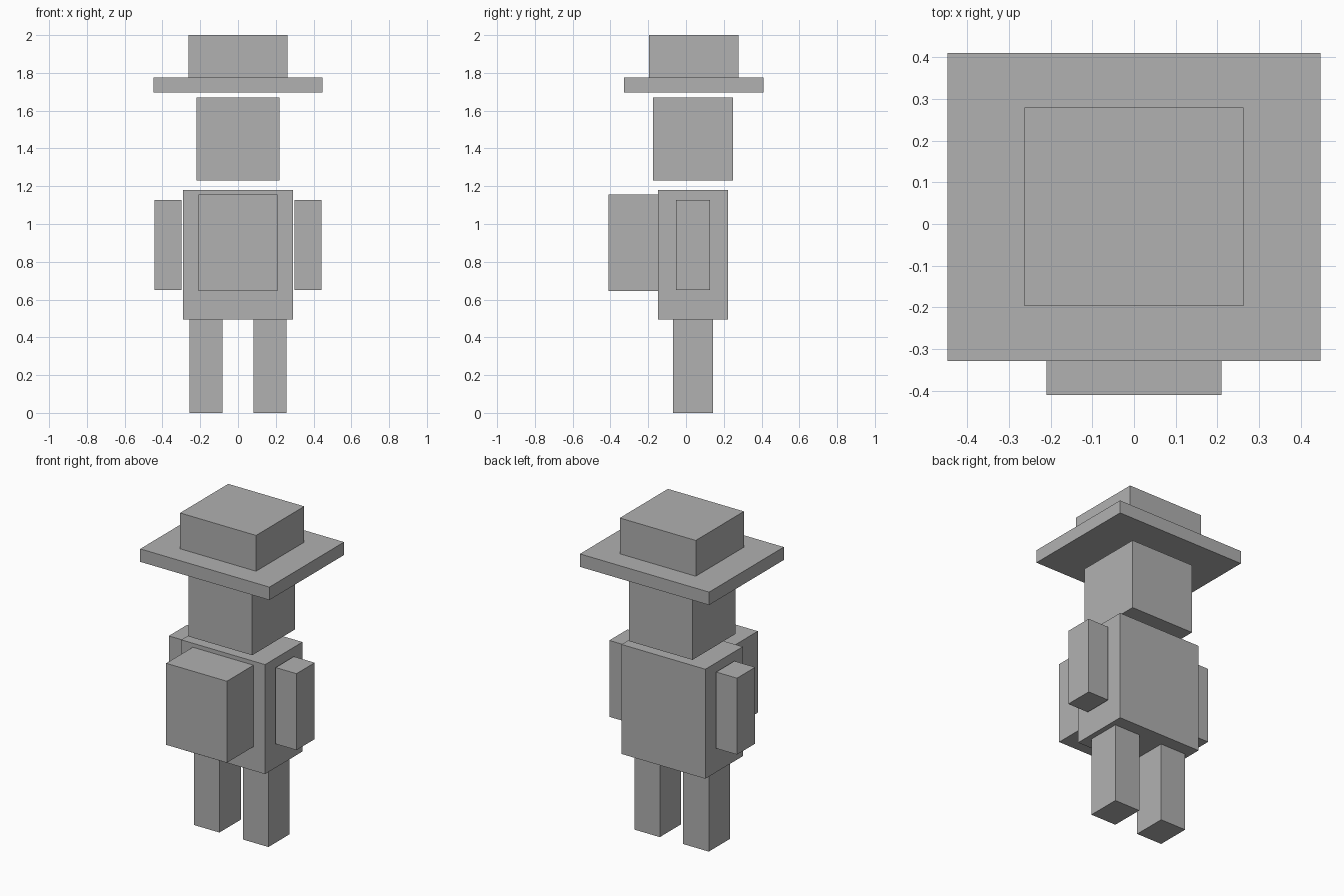
import bpy
from mathutils import Vector

cube = bpy.data.objects.get("Cube")
if cube:
    bpy.data.objects.remove(cube, do_unlink=True)

# One plain grey for the whole figure
GREY = (0.44, 0.44, 0.44, 1.0)
grey = bpy.data.materials.new("plain_grey")
grey.use_nodes = True
grey.diffuse_color = GREY
bsdf = next(n for n in grey.node_tree.nodes if n.type == 'BSDF_PRINCIPLED')
bsdf.inputs["Base Color"].default_value = GREY


def box(name, x, y, z):
    """Add a box spanning the given (low, high) range on each axis."""
    low, high = (Vector(corner) for corner in zip(x, y, z))
    bpy.ops.mesh.primitive_cube_add(size=1, location=(low + high) / 2)
    obj = bpy.context.object
    obj.name = obj.data.name = name
    obj.scale = high - low
    bpy.ops.object.transform_apply(location=False, rotation=False, scale=True)
    obj.data.materials.append(grey)
    return obj


def centred_box(name, half_width, y, z):
    return box(name, (-half_width, half_width), y, z)


# Hat
centred_box("hat_crown", 0.263, (-0.197, 0.279), (1.776, 2.0))
centred_box("hat_brim", 0.447, (-0.328, 0.41), (1.695, 1.776))

# Head, body and chest pack
centred_box("head", 0.22, (-0.174, 0.25), (1.23, 1.67))
centred_box("torso", 0.29, (-0.147, 0.223), (0.495, 1.18))
centred_box("front_pack", 0.21, (-0.41, -0.147), (0.645, 1.155))

# Limbs, mirrored across x
for side, sign in (("left", 1), ("right", -1)):
    arm_x = sorted((sign * 0.298, sign * 0.442))
    leg_x = sorted((sign * 0.081, sign * 0.258))
    box(side + "_arm", arm_x, (-0.053, 0.127), (0.65, 1.128))
    box(side + "_leg", leg_x, (-0.068, 0.143), (0.0, 0.495))
